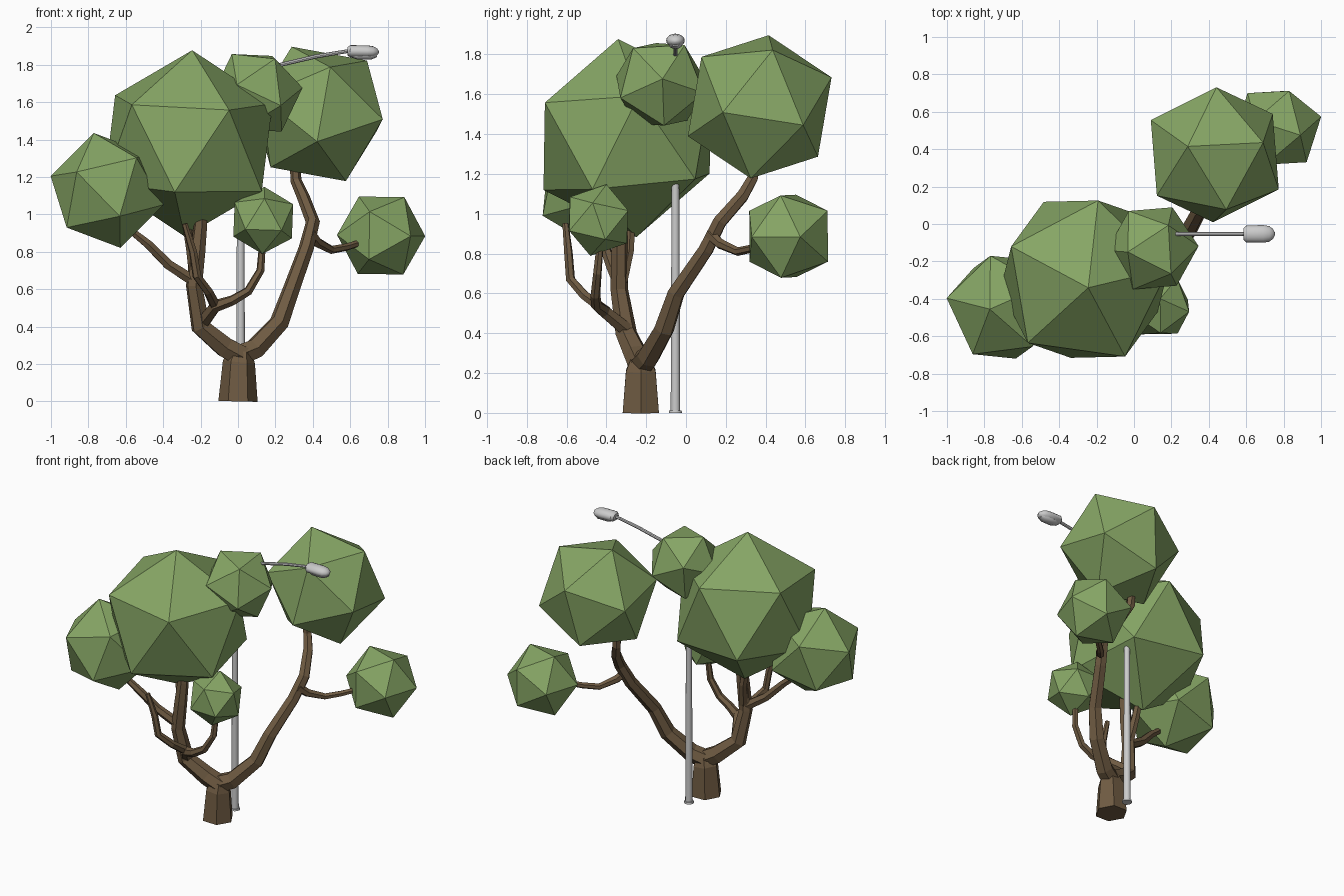
import bpy, bmesh, math
from mathutils import Vector, Matrix


def material(name, rgb):
    m = bpy.data.materials.new(name)
    m.diffuse_color = (*rgb, 1)
    return m


LEAF = material("leaf_green", (0.24, 0.38, 0.13))
BARK = material("bark_brown", (0.16, 0.105, 0.055))


def finish(name, bm, mat=None):
    bmesh.ops.recalc_face_normals(bm, faces=bm.faces)
    me = bpy.data.meshes.new(name)
    bm.to_mesh(me)
    bm.free()
    ob = bpy.data.objects.new(name, me)
    bpy.context.collection.objects.link(ob)
    if mat:
        me.materials.append(mat)
    return ob


def tube(name, path, radii, sides=6, mat=None, squash=1.0):
    """Faceted tube along a path, one radius per point."""
    pts = [Vector(p) for p in path]
    bm = bmesh.new()
    rings, side = [], None
    for i, p in enumerate(pts):
        a = (p - pts[i - 1]).normalized() if i else Vector()
        b = (pts[i + 1] - p).normalized() if i < len(pts) - 1 else Vector()
        t = (a + b).normalized()
        if side is None:
            side = Vector((1, 0, 0)) if abs(t.x) < 0.8 else Vector((0, 1, 0))
        side = (side - t * side.dot(t)).normalized()
        up = t.cross(side)
        ring = []
        for k in range(sides):
            w = 2 * math.pi * k / sides
            o = (side * math.cos(w) + up * math.sin(w)) * radii[i]
            o.z *= squash
            ring.append(bm.verts.new(p + o))
        rings.append(ring)
    for r0, r1 in zip(rings, rings[1:]):
        for k in range(sides):
            n = (k + 1) % sides
            bm.faces.new((r0[k], r0[n], r1[n], r1[k]))
    bm.faces.new(rings[0])
    bm.faces.new(rings[-1])
    return finish(name, bm, mat)


def frame(a, b):
    a = Vector(a).normalized()
    b = Vector(b)
    b = (b - a * b.dot(a)).normalized()
    return Matrix((a, b, a.cross(b))).transposed()


def foliage(name, centre, r, corner, neighbour):
    """Icosahedron turned so that two adjacent corners point as given."""
    bm = bmesh.new()
    bmesh.ops.create_icosphere(bm, subdivisions=1, radius=1)
    v = max(bm.verts, key=lambda q: q.co.z)
    rot = frame(corner, neighbour) @ frame(v.co, v.link_edges[0].other_vert(v).co).transposed()
    bm.transform(Matrix.Translation(centre) @ rot.to_4x4() @ Matrix.Scale(r, 4))
    finish(name, bm, LEAF)


# Foliage clumps
foliage("foliage_main", (-0.265, -0.295, 1.38), 0.50, (0.02, -0.045, 0.49), (0.215, -0.41, 0.225))
foliage("foliage_high", (0.432, 0.37, 1.537), 0.39, (-0.145, 0.045, 0.36), (0.06, -0.29, 0.25))
foliage("foliage_left", (-0.70, -0.445, 1.128), 0.315, (-0.07, -0.01, 0.303), (-0.30, 0.05, 0.055))
foliage("foliage_top", (0.10, -0.13, 1.65), 0.247, (-0.135, -0.02, 0.21), (0.11, 0.14, 0.195))
foliage("foliage_low", (0.135, -0.44, 0.968), 0.184, (0.005, 0.04, 0.177), (0.165, -0.03, 0.087))
foliage("foliage_right", (0.765, 0.515, 0.887), 0.243, (0.125, -0.04, 0.205), (-0.125, 0.04, 0.205))

# Trunk and the two main limbs
tube("trunk", [(0, -0.227, 0), (0.005, -0.227, 0.21), (0.015, -0.227, 0.27)],
     [0.105, 0.086, 0.06], mat=BARK)
tube("limb_left", [(0.03, -0.225, 0.235), (-0.07, -0.25, 0.29), (-0.2, -0.30, 0.40), (-0.235, -0.335, 0.62),
                   (-0.215, -0.335, 0.80), (-0.2, -0.33, 0.95), (-0.2, -0.32, 1.2)],
     [0.065, 0.062, 0.055, 0.045, 0.042, 0.037, 0.03], mat=BARK)
tube("limb_right", [(-0.02, -0.235, 0.235), (0.09, -0.19, 0.28), (0.22, -0.11, 0.42), (0.285, -0.05, 0.60),
                    (0.365, 0.10, 0.82), (0.40, 0.17, 0.96), (0.35, 0.285, 1.09), (0.31, 0.335, 1.18),
                    (0.30, 0.34, 1.35)],
     [0.065, 0.06, 0.053, 0.046, 0.041, 0.038, 0.034, 0.03, 0.025], mat=BARK)

# Side branches
tube("branch_inner", [(-0.23, -0.32, 0.66), (-0.25, -0.285, 0.82), (-0.275, -0.28, 0.96), (-0.28, -0.28, 1.1)],
     [0.03, 0.028, 0.025, 0.02], mat=BARK)
tube("branch_left", [(-0.23, -0.33, 0.64), (-0.37, -0.37, 0.73), (-0.48, -0.41, 0.84), (-0.58, -0.43, 0.92)],
     [0.034, 0.03, 0.026, 0.02], mat=BARK)
tube("branch_low", [(-0.19, -0.30, 0.42), (-0.12, -0.41, 0.51), (-0.03, -0.45, 0.54), (0.055, -0.455, 0.59),
                    (0.12, -0.445, 0.70), (0.132, -0.43, 0.86)],
     [0.04, 0.034, 0.028, 0.025, 0.022, 0.018], mat=BARK)
tube("branch_bare", [(-0.12, -0.40, 0.51), (-0.16, -0.51, 0.59), (-0.22, -0.58, 0.67), (-0.24, -0.59, 0.80),
                     (-0.285, -0.605, 0.95)],
     [0.03, 0.026, 0.024, 0.022, 0.016], mat=BARK)
tube("branch_right", [(0.385, 0.12, 0.90), (0.425, 0.17, 0.85), (0.50, 0.26, 0.81), (0.58, 0.33, 0.825),
                      (0.66, 0.40, 0.85)],
     [0.03, 0.027, 0.022, 0.02, 0.018], mat=BARK)

# Street lamp: foot, pole, curved arm, head with lens
Y = -0.053
lamp = [
    tube("lamp_foot", [(0.014, Y, 0), (0.014, Y, 0.012)], [0.033, 0.031], 12),
    tube("lamp_pole", [(0.014, Y, 0), (0.014, Y, 1.0), (0.014, Y, 1.42)], [0.024, 0.02, 0.017], 12),
    tube("lamp_arm", [(0.014, Y, 1.40), (0.016, Y, 1.60), (0.04, Y, 1.69), (0.11, Y, 1.76),
                      (0.24, Y, 1.803), (0.42, Y, 1.845), (0.60, Y, 1.875)],
         [0.012, 0.012, 0.012, 0.012, 0.011, 0.011, 0.01], 8),
    tube("lamp_head", [(0.585, Y, 1.872), (0.60, Y, 1.872), (0.69, Y, 1.87), (0.722, Y, 1.868),
                       (0.743, Y, 1.866), (0.753, Y, 1.865)],
         [0.03, 0.045, 0.047, 0.042, 0.027, 0.008], 16, squash=0.72),
    tube("lamp_lens", [(0.61, Y, 1.853), (0.64, Y, 1.848), (0.71, Y, 1.848), (0.74, Y, 1.853)],
         [0.024, 0.034, 0.034, 0.02], 12, squash=0.6),
]
for ob in lamp:
    bpy.context.view_layer.objects.active = ob
    ob.select_set(True)
bpy.ops.object.shade_smooth_by_angle(angle=math.radians(40))
